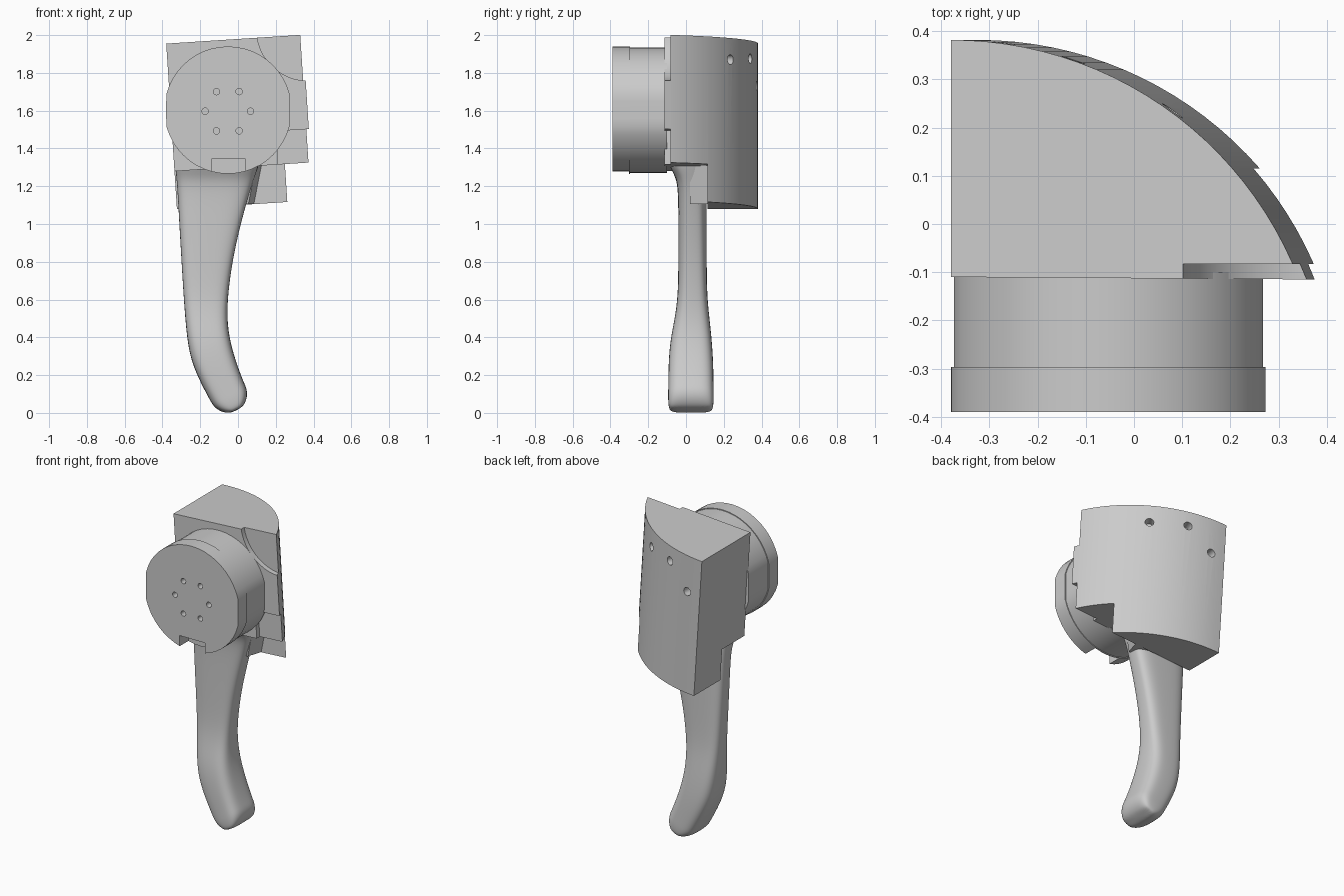
import bpy, bmesh
from math import sin, cos, pi, radians, sqrt, atan2, copysign
from mathutils import Matrix, Vector

if "Cube" in bpy.data.objects:
    bpy.data.objects.remove(bpy.data.objects["Cube"])

TILT = Matrix.Translation((-0.38, 0, 1.955)) @ Matrix.Rotation(radians(-3.7), 4, 'Y')
ID = Matrix.Identity(4)


def loft(name, rings, mat=ID):
    """Skin matching closed rings and cap both ends."""
    bm = bmesh.new()
    vs = [[bm.verts.new(mat @ Vector(p)) for p in r] for r in rings]
    n = len(vs[0])
    for a, b in zip(vs, vs[1:]):
        for i in range(n):
            j = (i + 1) % n
            bm.faces.new((a[i], a[j], b[j], b[i]))
    bm.faces.new(vs[0][::-1])
    bm.faces.new(vs[-1])
    bmesh.ops.recalc_face_normals(bm, faces=bm.faces)
    me = bpy.data.meshes.new(name)
    bm.to_mesh(me)
    bm.free()
    ob = bpy.data.objects.new(name, me)
    bpy.context.collection.objects.link(ob)
    return ob


def box(name, lo, hi, mat=ID):
    (a, b, c), (d, e, f) = lo, hi
    return loft(name, [[(a, b, z), (d, b, z), (d, e, z), (a, e, z)] for z in (c, f)], mat)


def rod(name, start, end, r, n=20, mat=ID):
    s, e = Vector(start), Vector(end)
    q = (e - s).to_track_quat('Z', 'Y')
    circle = [q @ Vector((r * cos(2 * pi * i / n), r * sin(2 * pi * i / n), 0)) for i in range(n)]
    return loft(name, [[p + c for p in circle] for c in (s, e)], mat)


def select(ob):
    bpy.ops.object.select_all(action='DESELECT')
    bpy.context.view_layer.objects.active = ob
    ob.select_set(True)


def cut(ob, cutters):
    select(ob)
    for c in cutters:
        c.hide_render = True
        m = ob.modifiers.new("cut", 'BOOLEAN')
        m.operation, m.solver, m.object = 'DIFFERENCE', 'EXACT', c
        bpy.ops.object.modifier_apply(modifier=m.name)
        bpy.data.objects.remove(c)


def smooth(ob, angle):
    select(ob)
    bpy.ops.object.shade_smooth_by_angle(angle=radians(angle))


# Tilted housing with a curved back
CY, R, FRONT = -0.394, 0.776, -0.115
a0, n = atan2(FRONT - CY, sqrt(R * R - (FRONT - CY) ** 2)), 24
plan = [(0, FRONT + 0.005)]
plan += [(R * cos(t), CY + R * sin(t)) for t in (a0 + (pi / 2 - a0) * i / n for i in range(n + 1))]
housing = loft("housing", [[(x, y, z) for x, y in plan] for z in (-0.878, 0)], TILT)

# Lower step, front recesses and holes in the curved wall
cutters = [
    box("step_cutter", (-0.2, -0.3, -1.0), (1, 0.115, -0.677), TILT),
    box("recess_cutter", (0.55, -0.3, -0.72), (1, -0.083, -0.5), TILT),
    rod("corner_cutter", (0.37, -0.3, 2.03), (0.37, -0.083, 2.03), 0.272, 48),
]
for u, v in ((0.454, -0.114), (0.25, -0.096), (0.095, -0.23)):
    d = Vector((u, sqrt(R * R - u * u), 0)) / R
    c = Vector((0, CY, v))
    cutters.append(rod("hole_cutter", c + d * (R - 0.06), c + d * (R + 0.05), 0.026, 20, TILT))
cut(housing, cutters)
smooth(housing, 20)


# Knob: circles with flattened sides
def knob_ring(r, left, right, y):
    pts = [(-0.053 + r * cos(2 * pi * i / 48), 1.603 + r * sin(2 * pi * i / 48)) for i in range(48)]
    return [(max(left, min(right, x)), y, z) for x, z in pts]


knob_body = loft("knob_body", [knob_ring(0.332, -0.374, 0.268, y) for y in (-0.30, -0.10)])
knob_cap = loft("knob_cap", [knob_ring(0.337, -0.38, 0.273, y) for y in (-0.39, -0.297)])
cutters = [box("notch_cutter", (-0.14, -0.5, 1.1), (0.04, -0.302, 1.345))]
for i in range(6):
    x, z = -0.054 + 0.12 * cos(i * pi / 3), 1.597 + 0.12 * sin(i * pi / 3)
    cutters.append(rod("screw_cutter", (x, -0.45, z), (x, -0.335, z), 0.017, 16))
cut(knob_cap, cutters)
smooth(knob_body, 25)
smooth(knob_cap, 25)


# Handle: rounded cross-sections given by left edge, right edge and depth
def section(lx, lz, rx, rz, y0, y1, n=20):
    ring = []
    for i in range(n):
        t = 2 * pi * (i + 0.5) / n
        c, s = (copysign(abs(f) ** 0.58, f) for f in (cos(t), sin(t)))
        k = (c + 1) / 2
        ring.append((lx + (rx - lx) * k, (y0 + y1) / 2 + s * (y1 - y0) / 2, lz + (rz - lz) * k))
    return ring


sections = [
    (-0.345, 1.40, 0.13, 1.37, -0.105, 0.11), (-0.336, 1.31, 0.108, 1.30, -0.09, 0.11),
    (-0.328, 1.25, 0.09, 1.25, -0.055, 0.11), (-0.322, 1.18, 0.066, 1.18, -0.042, 0.11),
    (-0.312, 1.0, 0.015, 1.0, -0.041, 0.11), (-0.30, 0.8, -0.03, 0.8, -0.041, 0.11),
    (-0.289, 0.62, -0.053, 0.62, -0.043, 0.112), (-0.28, 0.5, -0.057, 0.5, -0.06, 0.125),
    (-0.268, 0.37, -0.044, 0.39, -0.085, 0.138), (-0.24, 0.24, -0.01, 0.27, -0.094, 0.146),
]
tip = radians(-62)
for deg, w in ((100, 0.121), (75, 0.122), (52, 0.12), (32, 0.115), (16, 0.10)):
    a, b = tip - radians(deg), tip + radians(deg)
    sections.append((-0.053 + 0.104 * cos(a), 0.103 + 0.104 * sin(a),
                     -0.053 + 0.104 * cos(b), 0.103 + 0.104 * sin(b), 0.026 - w, 0.026 + w))
handle = loft("handle", [section(*s) for s in sections])
sub = handle.modifiers.new("smooth", 'SUBSURF')
sub.levels = sub.render_levels = 2
smooth(handle, 60)

# Small web between the handle and the housing step
web = loft("handle_web", [[(-0.02, y, 1.105), (x, y, 1.107), (x + 0.04, y, 1.31), (-0.02, y, 1.31)]
                          for y, x in ((0.02, 0.055), (0.118, 0.085))])
